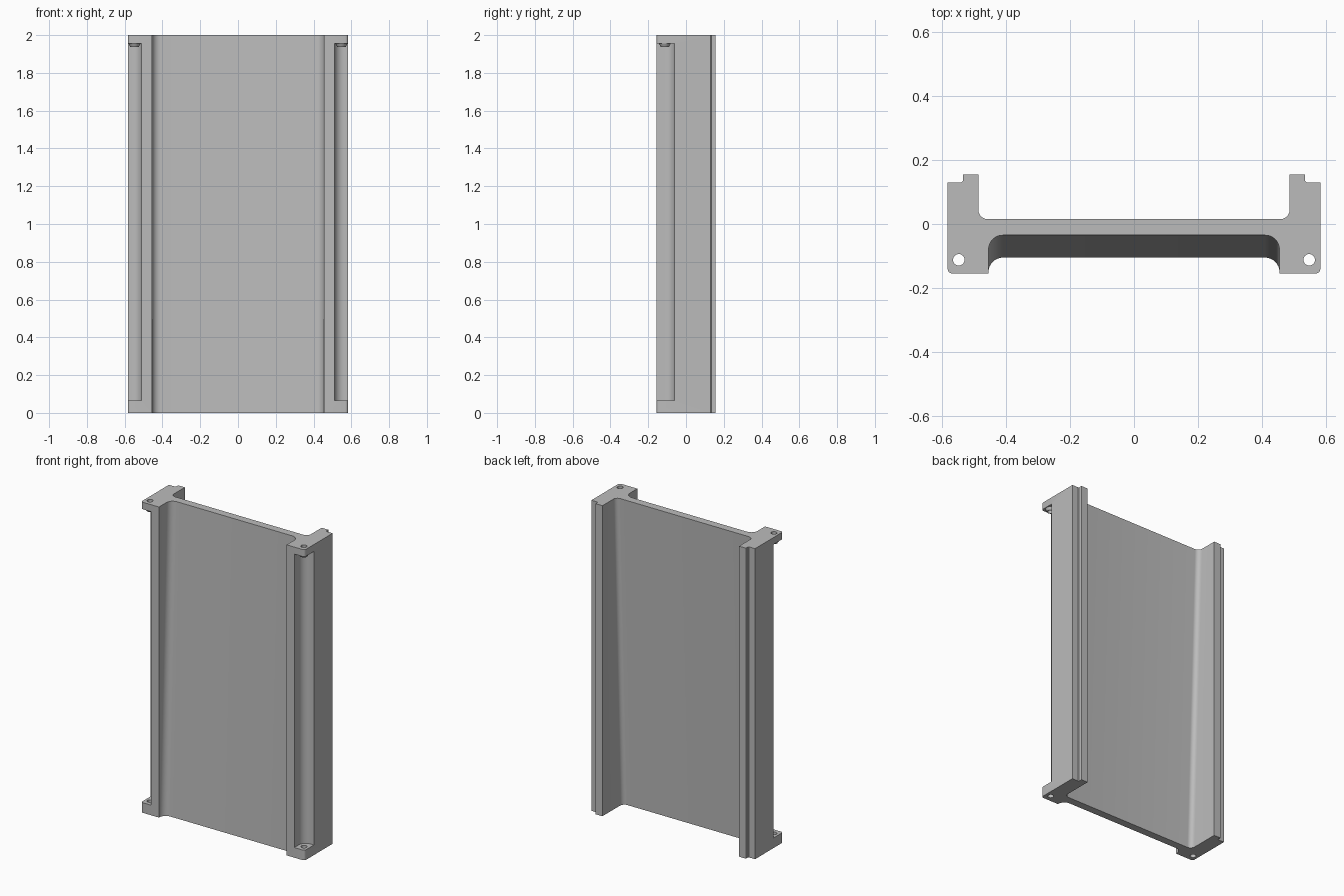
import bpy, bmesh
from math import cos, sin, radians

cube = bpy.data.objects.get("Cube")
if cube:
    bpy.data.objects.remove(cube, do_unlink=True)

grey = bpy.data.materials.new("plain grey")
grey.use_nodes = True
colour = (0.5, 0.5, 0.5, 1)
grey.diffuse_color = colour
grey.node_tree.nodes["Principled BSDF"].inputs["Base Color"].default_value = colour


def arc(cx, cy, r, start, end, steps=8):
    angles = [radians(start + (end - start) * i / steps) for i in range(steps + 1)]
    return [(cx + r * cos(a), cy + r * sin(a)) for a in angles]


def loft(name, low, high, z0, z1):
    """Closed solid between two outlines with matching points."""
    bm = bmesh.new()
    a = [bm.verts.new((x, y, z0)) for x, y in low]
    b = [bm.verts.new((x, y, z1)) for x, y in high]
    bm.faces.new(a[::-1])
    bm.faces.new(b)
    n = len(a)
    for i in range(n):
        j = (i + 1) % n
        bm.faces.new((a[i], a[j], b[j], b[i]))
    bmesh.ops.recalc_face_normals(bm, faces=bm.faces)
    mesh = bpy.data.meshes.new(name)
    bm.to_mesh(mesh)
    bm.free()
    mesh.materials.append(grey)
    obj = bpy.data.objects.new(name, mesh)
    bpy.context.collection.objects.link(obj)
    return obj


def circle(x, y, r):
    return arc(x, y, r, 0, 360, 24)[:-1]


def combine(target, tool, operation):
    mod = target.modifiers.new(tool.name, "BOOLEAN")
    mod.object, mod.operation, mod.solver = tool, operation, "EXACT"
    graph = bpy.context.evaluated_depsgraph_get()
    mesh = bpy.data.meshes.new_from_object(target.evaluated_get(graph))
    target.modifiers.clear()
    target.data = mesh
    bpy.data.objects.remove(tool, do_unlink=True)


def section(front):
    """Cross-section with the web's front surface at the given y."""
    back = front + 0.05
    half = arc(0.41, front - 0.045, 0.045, 90, 0)
    half += [(0.455, -0.155)]
    half += arc(0.568, -0.14, 0.015, -90, 0, 4)
    half += [(0.583, 0.13), (0.54, 0.13), (0.535, 0.135), (0.535, 0.155), (0.487, 0.155)]
    half += arc(0.457, back + 0.03, 0.03, 0, -90)
    return half + [(-x, y) for x, y in reversed(half)]


# Sloping web between two side rails
frame = loft("rail_frame", section(-0.105), section(-0.035), 0, 2)

for side in (1, -1):
    # Rounded corner channel between the end tabs
    outline = [(0.7, -0.3), (0.7, -0.06)] + arc(0.56, -0.11, 0.05, 90, 180) + [(0.51, -0.3)]
    outline = [(side * x, y) for x, y in outline]
    combine(frame, loft("channel_cutter", outline, outline, 0.065, 1.955), "DIFFERENCE")

    # Tapered collar under the top tab
    x, y = side * 0.548, -0.112
    collar = loft("collar", circle(x, y, 0.022), circle(x, y, 0.034), 1.937, 1.96)
    combine(frame, collar, "UNION")

    # Screw hole through both tabs
    hole = circle(x, y, 0.018)
    combine(frame, loft("hole_cutter", hole, hole, -0.1, 2.1), "DIFFERENCE")

bpy.context.view_layer.objects.active = frame
frame.select_set(True)
bpy.ops.object.shade_smooth_by_angle(angle=radians(30))
